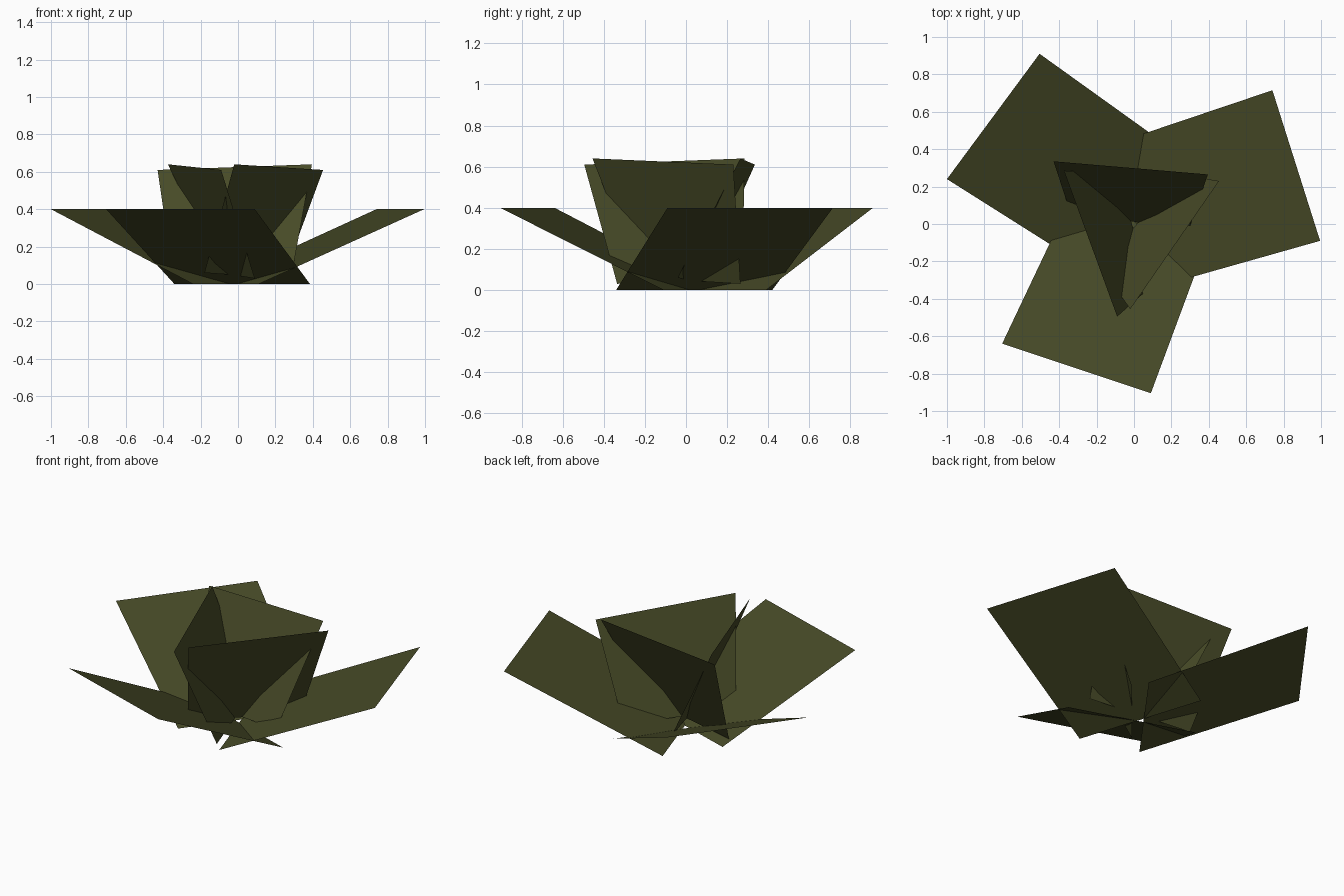
import bpy

if "Cube" in bpy.data.objects:
    bpy.data.objects.remove(bpy.data.objects["Cube"])

# One olive colour for all leaves
mat = bpy.data.materials.new("dark olive")
mat.diffuse_color = (0.062, 0.068, 0.020, 1.0)
mat.use_nodes = True
mat.node_tree.nodes["Principled BSDF"].inputs["Base Color"].default_value = mat.diffuse_color


def leaf(name, bottom_a, bottom_b, top_b, top_a):
    """A single flat leaf card given by its two lower and two upper corners."""
    mesh = bpy.data.meshes.new(name)
    mesh.from_pydata([bottom_a, bottom_b, top_b, top_a], [], [(0, 1, 2, 3)])
    mesh.materials.append(mat)
    ob = bpy.data.objects.new(name, mesh)
    bpy.context.collection.objects.link(ob)


# Outer leaves: spread low, from the ground at the centre up to z = 0.4
outer = [
    ((0.22, 0.39), (-0.24, -0.24), (-1.0, 0.24), (-0.505, 0.91)),
    ((0.11, -0.34), (-0.135, 0.42), (0.74, 0.715), (0.995, -0.09)),
    ((-0.34, 0.13), (0.385, -0.11), (0.09, -0.905), (-0.705, -0.64)),
]
for i, (a, b, c, d) in enumerate(outer):
    leaf(f"outer_leaf_{i + 1}", (*b, 0), (*a, 0), (*d, 0.4), (*c, 0.4))

# Inner leaves: steep, crossing each other, with slightly tilted top edges
inner = [
    ((-0.345, 0.075), (0.289, -0.041), (0.395, 0.265), (-0.43, 0.335)),
    ((0.24, 0.265), (-0.18, -0.23), (-0.02, -0.455), (0.455, 0.23)),
    ((0.09, -0.335), (-0.095, 0.275), (-0.375, 0.285), (-0.09, -0.495)),
]
for i, (a, b, c, d) in enumerate(inner):
    leaf(f"inner_leaf_{i + 1}", (*b, 0.06), (*a, 0.03), (*d, 0.61), (*c, 0.64))
